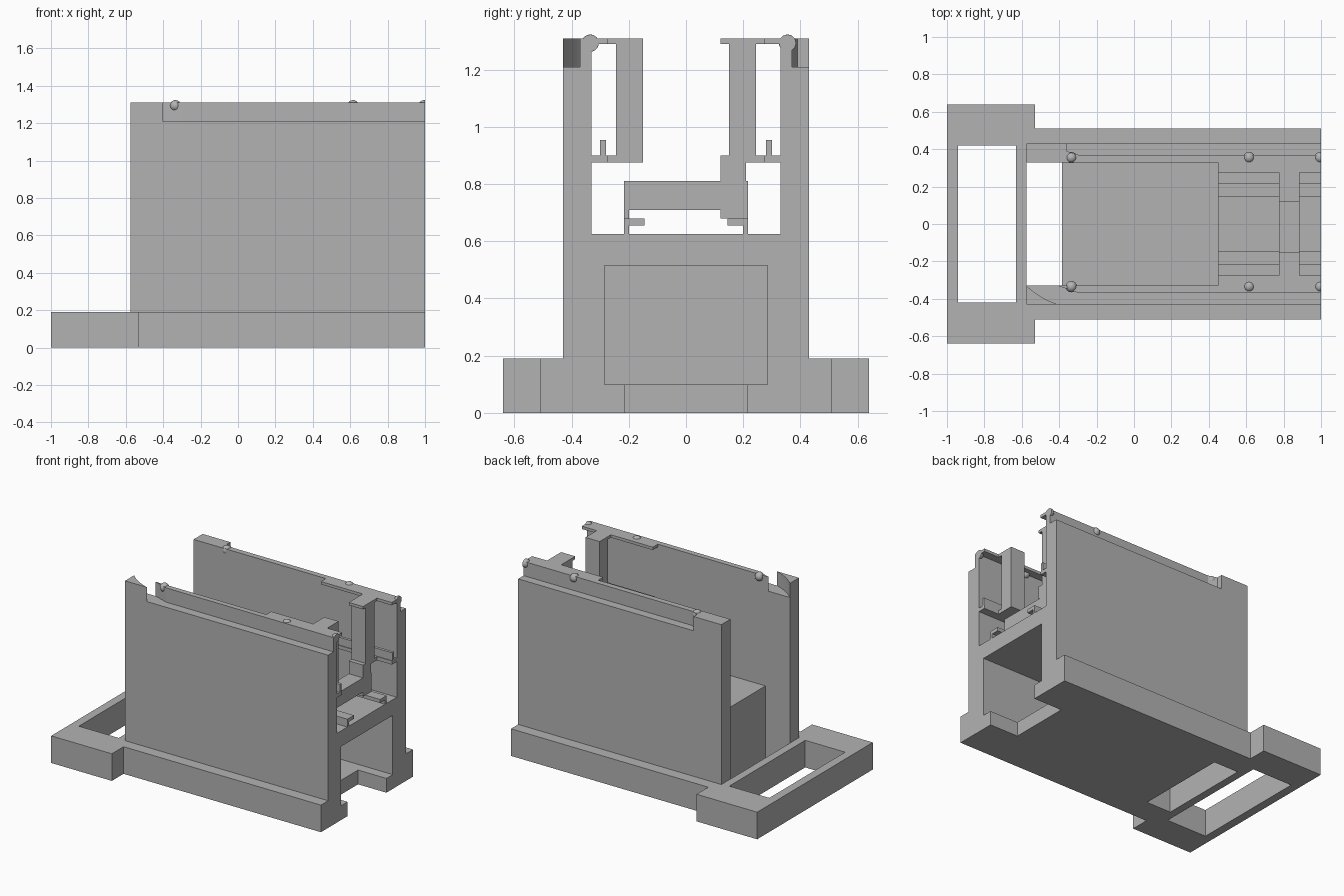
import bpy, bmesh, math
from mathutils import Vector

if "Cube" in bpy.data.objects:
    bpy.data.objects.remove(bpy.data.objects["Cube"])

grey = bpy.data.materials.new("plain grey")
grey.diffuse_color = (0.45, 0.45, 0.45, 1)
grey.use_nodes = True
grey.node_tree.nodes["Principled BSDF"].inputs["Base Color"].default_value = grey.diffuse_color


def finish(name, bm):
    bmesh.ops.recalc_face_normals(bm, faces=bm.faces)
    mesh = bpy.data.meshes.new(name)
    bm.to_mesh(mesh)
    bm.free()
    mesh.materials.append(grey)
    ob = bpy.data.objects.new(name, mesh)
    bpy.context.collection.objects.link(ob)
    return ob


def prism(name, outline, z0, z1):
    """Plan outline raised from z0 to z1."""
    bm = bmesh.new()
    face = bm.faces.new([bm.verts.new((x, y, z0)) for x, y in outline])
    top = bmesh.ops.extrude_face_region(bm, geom=[face])["geom"]
    bmesh.ops.translate(bm, vec=(0, 0, z1 - z0),
                        verts=[v for v in top if isinstance(v, bmesh.types.BMVert)])
    return finish(name, bm)


def box(name, x0, x1, y0, y1, z0, z1):
    return prism(name, [(x0, y0), (x1, y0), (x1, y1), (x0, y1)], z0, z1)


def combine(target, other, operation):
    mod = target.modifiers.new(operation, 'BOOLEAN')
    mod.operation, mod.object, mod.solver = operation, other, 'EXACT'
    bpy.context.view_layer.objects.active = target
    bpy.ops.object.modifier_apply(modifier=mod.name)
    bpy.data.objects.remove(other)


# Base plate with a wider end
frame = prism("frame", [(-1, -0.64), (-0.53, -0.64), (-0.53, -0.51), (1, -0.51),
                        (1, 0.51), (-0.53, 0.51), (-0.53, 0.64), (-1, 0.64)], 0, 0.19)

# Side walls, inner block and raised end floor
for part in (("wall_front", -0.575, 1, -0.43, -0.33, 0.1, 1.31),
             ("wall_back", -0.575, 1, 0.33, 0.43, 0.1, 1.31),
             ("inner_block", -0.385, 0.6, -0.34, 0.34, 0.1, 0.54),
             ("end_floor", 0.45, 1, -0.34, 0.34, 0.1, 0.625)):
    combine(frame, box(*part), 'UNION')

# Through holes, end pocket and the notch in its sill
for cut in (("handle_hole", -0.94, -0.63, -0.42, 0.42, -0.1, 0.3),
            ("slot_hole", -0.575, -0.385, -0.33, 0.33, -0.1, 0.3),
            ("end_pocket", -0.33, 1.1, -0.285, 0.285, 0.1, 0.515),
            ("sill_notch", 0.78, 1.1, -0.215, 0.215, -0.1, 0.2)):
    combine(frame, box(*cut), 'DIFFERENCE')

# Outer groove along the top of the back wall
combine(frame, prism("back_groove", [(-0.36, 0.5), (-0.36, 0.39), (-0.30, 0.37),
                                     (1.1, 0.37), (1.1, 0.5)], 1.21, 1.4), 'DIFFERENCE')

# Front wall groove, curving inwards through the wall
a, b, c = Vector((-0.575, -0.33)), Vector((-0.50, -0.40)), Vector((-0.405, -0.43))
arc = []
for i in range(13):
    t = i / 12
    arc.append(tuple(a * (1 - t) ** 2 + b * 2 * t * (1 - t) + c * t * t))
plan = [(-0.575, -0.30)] + arc + [(-0.405, -0.5), (1.1, -0.5), (1.1, -0.37),
                                  (-0.30, -0.367), (-0.41, -0.33), (-0.41, -0.30)]
combine(frame, prism("front_groove", plan, 1.21, 1.4), 'DIFFERENCE')


def sided(name, side, x0, x1, y0, y1, z0, z1):
    """Box given by distance from the middle, on the front (-1) or back (1)."""
    ya, yb = sorted((side * y0, side * y1))
    return box(name, x0, x1, ya, yb, z0, z1)


# Guide rails and hanging columns on both sides
for side, label in ((-1, "front"), (1, "back")):
    tab = 0.15 if side < 0 else 0.12
    parts = (("top_flange", 0.45, 1, 0.275, 0.335, 1.29, 1.31),
             ("top_tab", 0.775, 0.885, tab, 0.275, 1.29, 1.31),
             ("column", 0.775, 0.885, 0.15, 0.245, 0.875, 1.29),
             ("shelf", 0.45, 1, 0.275, 0.335, 0.875, 0.90),
             ("shelf_arm", 0.775, 0.885, 0.245, 0.275, 0.875, 0.90),
             ("shelf_lip", 0.45, 1, 0.28, 0.30, 0.90, 0.955),
             ("floor_rail", 0.45, 1, 0.20, 0.217, 0.62, 0.68),
             ("floor_rail_lip", 0.45, 1, 0.145, 0.20, 0.655, 0.68),
             ("bridge_leg", 0.775, 0.885, 0.20, 0.217, 0.68, 0.71))
    for name, *size in parts:
        sided(label + "_" + name, side, *size)

# Bridge across the end, with its upright on the back side
box("bridge", 0.775, 0.885, -0.217, 0.217, 0.71, 0.81)
box("bridge_upright", 0.775, 0.885, 0.12, 0.21, 0.81, 0.90)
box("bridge_foot", 0.775, 0.885, 0.12, 0.20, 0.68, 0.71)

# Round bumps on the wall tops, the last pair cut off at the end
for y, label in ((-0.335, "front"), (0.355, "back")):
    for n, x in enumerate((-0.335, 0.615, 0.995)):
        bm = bmesh.new()
        bmesh.ops.create_uvsphere(bm, u_segments=24, v_segments=12, radius=0.03)
        bmesh.ops.translate(bm, verts=bm.verts, vec=(x, y, 1.293))
        cut = bmesh.ops.bisect_plane(bm, geom=bm.verts[:] + bm.edges[:] + bm.faces[:],
                                     plane_co=(1, 0, 0), plane_no=(1, 0, 0), clear_outer=True)
        rim = [e for e in cut["geom_cut"] if isinstance(e, bmesh.types.BMEdge)]
        if rim:
            bmesh.ops.edgeloop_fill(bm, edges=rim)
        bump = finish(f"{label}_bump_{n + 1}", bm)
        bpy.context.view_layer.objects.active = bump
        bump.select_set(True)
        bpy.ops.object.shade_smooth_by_angle(angle=math.radians(40))
        bump.select_set(False)
